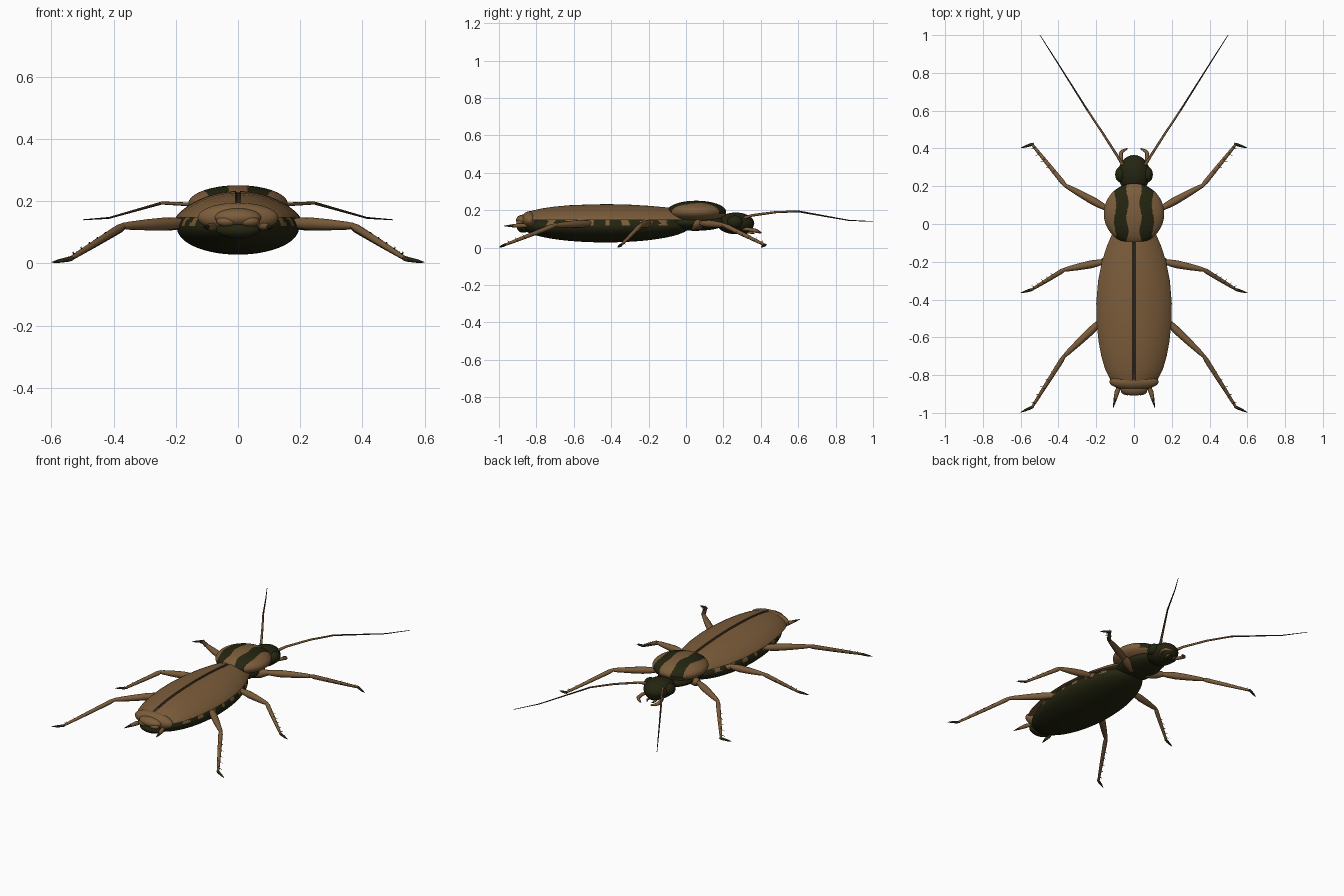
import bpy, bmesh, math
from mathutils import Vector, Matrix

if "Cube" in bpy.data.objects:
    bpy.data.objects.remove(bpy.data.objects["Cube"])


def material(name, rgb):
    m = bpy.data.materials.new(name)
    m.diffuse_color = (*rgb, 1)
    m.use_nodes = True
    m.node_tree.nodes["Principled BSDF"].inputs["Base Color"].default_value = m.diffuse_color
    return m


BROWN, DARK, SEAM = 0, 1, 2
MATS = [material("warm brown", (0.2, 0.108, 0.043)),
        material("blackish olive", (0.017, 0.018, 0.005)),
        material("dark brown", (0.045, 0.027, 0.013))]


def finish(name, bm, mirror=False, angle=50):
    bmesh.ops.recalc_face_normals(bm, faces=bm.faces)
    me = bpy.data.meshes.new(name)
    bm.to_mesh(me)
    bm.free()
    for m in MATS:
        me.materials.append(m)
    ob = bpy.data.objects.new(name, me)
    bpy.context.collection.objects.link(ob)
    bpy.ops.object.select_all(action='DESELECT')
    ob.select_set(True)
    bpy.context.view_layer.objects.active = ob
    bpy.ops.object.shade_smooth_by_angle(angle=math.radians(angle))
    if mirror:
        mod = ob.modifiers.new("mirror", 'MIRROR')
        mod.use_mirror_merge = False
    return ob


def ellipsoid(name, centre, radii, mat=BROWN, rule=None, u=32, v=20, mirror=False):
    bm = bmesh.new()
    mtx = Matrix.Translation(centre) @ Matrix.Diagonal((*radii, 1))
    bmesh.ops.create_uvsphere(bm, u_segments=u, v_segments=v, radius=1, matrix=mtx)
    for f in bm.faces:
        f.material_index = rule(f.calc_center_median()) if rule else mat
    return finish(name, bm, mirror)


def tube(bm, pts, radii, mats, sides=10):
    """Tapered tube along a path; mats gives one colour per span."""
    pts = [Vector(p) for p in pts]
    rings = []
    for i, (p, r) in enumerate(zip(pts, radii)):
        d = (pts[min(i + 1, len(pts) - 1)] - pts[max(i - 1, 0)]).normalized()
        a = d.cross(Vector((0, 0, 1))).normalized()
        b = d.cross(a)
        rings.append([bm.verts.new(p + r * (a * math.cos(t) + b * math.sin(t)))
                      for t in (2 * math.pi * k / sides for k in range(sides))])
    for i in range(len(rings) - 1):
        for k in range(sides):
            n = (k + 1) % sides
            f = bm.faces.new((rings[i][k], rings[i][n], rings[i + 1][n], rings[i + 1][k]))
            f.material_index = mats[i]
    for ring, m in ((rings[0], mats[0]), (rings[-1], mats[-1])):
        bm.faces.new(ring).material_index = m


# Abdomen: dark body with short brown marks along the flanks
def flank_marks(c):
    band = (c.y + 0.94) % 0.1 < 0.04
    return BROWN if c.z > 0.118 and band and -0.8 < c.y < -0.1 else DARK


ellipsoid("abdomen", (0, -0.43, 0.114), (0.196, 0.45, 0.086), rule=flank_marks, u=128, v=48)

# Wing covers: domed shell with a sunken dark centre seam
PROFILE = [(0.03, 0.06, 0.19), (0, 0.085, 0.2), (-0.05, 0.115, 0.209), (-0.12, 0.145, 0.217),
           (-0.2, 0.17, 0.224), (-0.3, 0.19, 0.23), (-0.42, 0.2, 0.233), (-0.52, 0.198, 0.231),
           (-0.62, 0.188, 0.227), (-0.7, 0.173, 0.22), (-0.77, 0.153, 0.21),
           (-0.82, 0.128, 0.199), (-0.86, 0.085, 0.185)]
bm = bmesh.new()
STEPS = [0.004, 0.008] + [0.04 + 0.96 * math.sin(k * math.pi / 24) for k in range(1, 13)]
rows = []
for y, w, top in PROFILE:
    xs = [0] + [s * w if i > 1 else s for i, s in enumerate(STEPS)]
    row = []
    for x in [-x for x in reversed(xs[1:])] + xs:
        q = min(1, abs(x) / w)
        z = 0.148 + (top - 0.148) * (1 - q * q) ** 0.8
        row.append(bm.verts.new((x, y, z - (0.005 if abs(x) < 0.005 else 0))))
    rows.append(row)
for a, b in zip(rows, rows[1:]):
    for k in range(len(a) - 1):
        f = bm.faces.new((a[k], a[k + 1], b[k + 1], b[k]))
        f.material_index = SEAM if abs(f.calc_center_median().x) < 0.0065 else BROWN
    bm.faces.new((a[0], b[0], b[-1], a[-1])).material_index = BROWN
bm.faces.new(rows[0])
bm.faces.new(rows[-1])
finish("wing_covers", bm)


# Neck shield with two wavy dark stripes
def shield_stripes(c):
    inner = 0.035 + 0.006 * math.sin(c.y * 42)
    outer = 0.1 + 0.006 * math.sin(c.y * 36 + 1)
    return DARK if c.z > 0.18 and inner < abs(c.x) < outer else BROWN


ellipsoid("neck_shield", (0, 0.055, 0.191), (0.16, 0.16, 0.06), rule=shield_stripes, u=160, v=80)
ellipsoid("thorax", (0, 0.05, 0.135), (0.115, 0.17, 0.045), DARK)

# Head with side eyes and a rounded snout
ellipsoid("head", (0, 0.265, 0.13), (0.085, 0.1, 0.058), DARK)
ellipsoid("eye", (0.07, 0.262, 0.138), (0.03, 0.042, 0.034), DARK, u=20, v=12, mirror=True)
ellipsoid("snout", (0, 0.315, 0.115), (0.055, 0.045, 0.042), DARK, u=24, v=14)

# Tail end: brown collar, small tip plates and a dark lower plate
ellipsoid("tail_collar", (0, -0.835, 0.147), (0.13, 0.045, 0.048))
ellipsoid("tail_plate", (0, -0.867, 0.147), (0.075, 0.042, 0.03))
ellipsoid("tail_lobe", (0.035, -0.883, 0.135), (0.035, 0.024, 0.018), u=16, v=10, mirror=True)
ellipsoid("tail_underplate", (0, -0.87, 0.107), (0.07, 0.034, 0.027), DARK)

# Tail spikes
bm = bmesh.new()
tube(bm, [(0.075, -0.85, 0.118), (0.09, -0.89, 0.118), (0.099, -0.925, 0.117), (0.111, -0.975, 0.116)],
     [0.011, 0.013, 0.009, 0.001], [BROWN, BROWN, DARK])
finish("tail_spike", bm, True)

# Antennae
bm = bmesh.new()
tube(bm, [(0.06, 0.315, 0.16), (0.085, 0.355, 0.173), (0.165, 0.48, 0.19), (0.245, 0.6, 0.194),
          (0.33, 0.735, 0.17), (0.415, 0.87, 0.146), (0.498, 1.0, 0.14)],
     [0.009, 0.007, 0.006, 0.005, 0.004, 0.003, 0.0015],
     [BROWN, BROWN, BROWN, SEAM, SEAM, DARK], 8)
finish("antenna", bm, True)

# Mouth feelers
bm = bmesh.new()
tube(bm, [(0.05, 0.3, 0.1), (0.067, 0.335, 0.098), (0.07, 0.375, 0.09), (0.062, 0.385, 0.086),
          (0.035, 0.4, 0.08)],
     [0.009, 0.01, 0.011, 0.009, 0.004], [BROWN] * 4, 8)
tube(bm, [(0.02, 0.31, 0.085), (0.025, 0.35, 0.08), (0.015, 0.365, 0.076)],
     [0.007, 0.006, 0.002], [BROWN] * 2, 8)
finish("mouth_feeler", bm, True)

# Legs: hip, swollen thigh, spiny shin and dark foot
LEGS = {
    "front_leg": ((0.05, 0.04, 0.115), (0.15, 0.085, 0.13), (0.365, 0.205, 0.12),
                  (0.54, 0.422, 0.014), (0.6, 0.402, 0.003), -1),
    "middle_leg": ((0.07, -0.16, 0.11), (0.17, -0.202, 0.13), (0.37, -0.242, 0.12),
                   (0.54, -0.347, 0.014), (0.6, -0.365, 0.003), 1),
    "rear_leg": ((0.07, -0.42, 0.105), (0.17, -0.51, 0.13), (0.37, -0.7, 0.12),
                 (0.54, -0.97, 0.014), (0.6, -0.997, 0.003), 1),
}
for name, (*joints, side) in LEGS.items():
    hip, thigh, knee, ankle, toe = (Vector(p) for p in joints)
    bm = bmesh.new()
    tube(bm, [hip, hip.lerp(thigh, 0.6), thigh], [0.025, 0.028, 0.016], [BROWN] * 2)
    tube(bm, [thigh.lerp(knee, t) for t in (-0.05, 0.12, 0.3, 0.6, 0.9, 1.0)],
         [0.012, 0.018, 0.021, 0.018, 0.013, 0.009], [BROWN] * 5, 12)
    tube(bm, [knee.lerp(ankle, t) for t in (-0.04, 0.08, 0.5, 0.9, 1.0)],
         [0.008, 0.013, 0.011, 0.008, 0.006], [BROWN] * 4)
    tube(bm, [ankle.lerp(toe, t) for t in (-0.15, 0.1, 0.6, 1.0)],
         [0.006, 0.008, 0.006, 0.001], [SEAM, DARK, DARK], 8)
    along = (ankle - knee).normalized()
    out = along.cross(Vector((0, 0, 1))).normalized() * -side
    for k in range(5):
        base = knee.lerp(ankle, 0.3 + 0.15 * k)
        for tip in (out, Vector((0, 0, 0.8))):
            tube(bm, [base, base + tip * 0.022 + along * 0.014], [0.003, 0.0005], [SEAM], 5)
    finish(name, bm, True)
